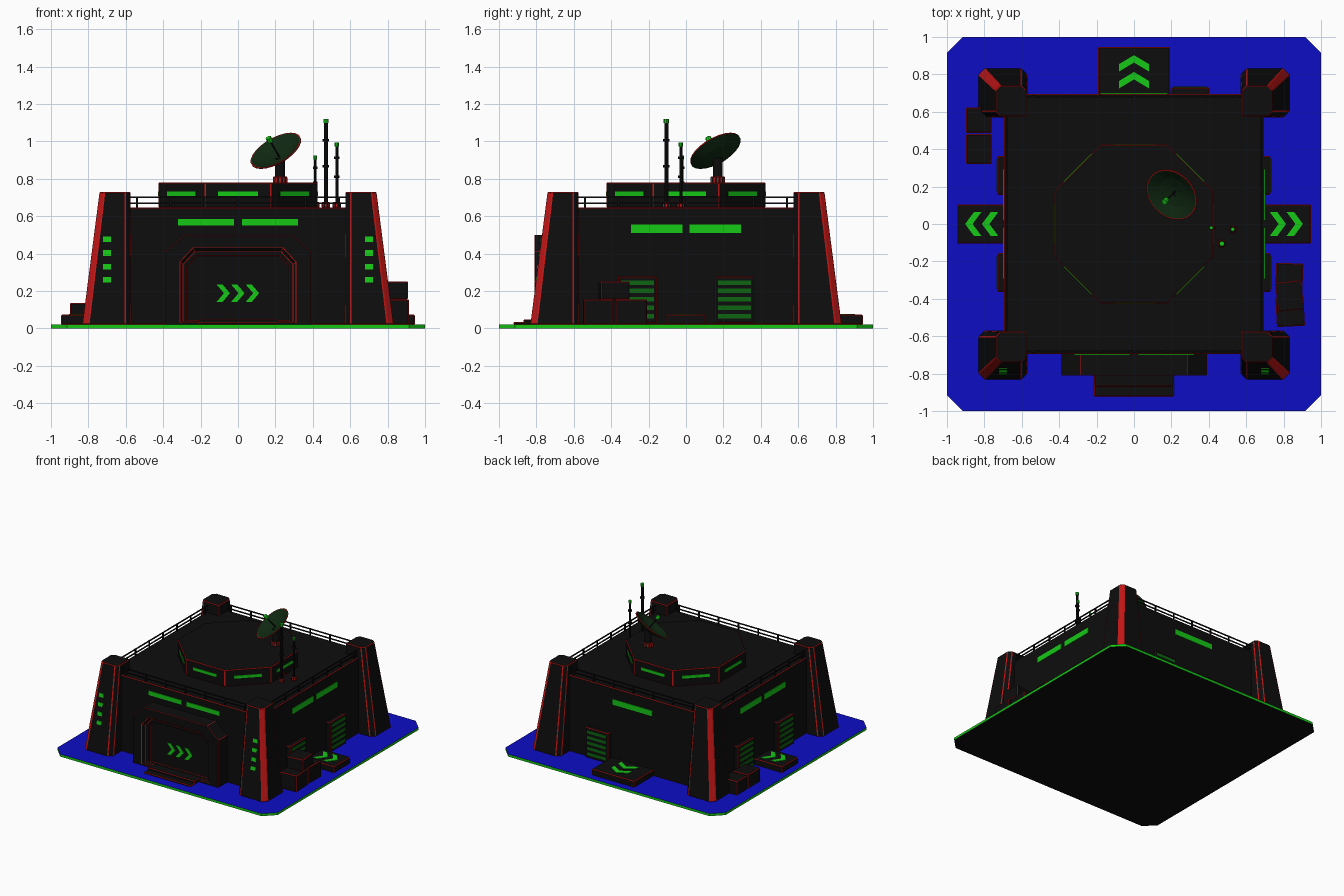
import bpy, bmesh, math
from mathutils import Matrix, Vector

if "Cube" in bpy.data.objects:
    bpy.data.objects.remove(bpy.data.objects["Cube"])


def mat(name, r, g, b):
    m = bpy.data.materials.new(name)
    m.diffuse_color = (r, g, b, 1)
    m.use_nodes = True
    m.node_tree.nodes["Principled BSDF"].inputs["Base Color"].default_value = m.diffuse_color
    return m


BLACK = mat("black_armour", 0.004, 0.004, 0.004)
RED = mat("red_trim", 0.55, 0.008, 0.008)
GREEN = mat("green_light", 0.008, 0.58, 0.008)
BLUE = mat("blue_ground", 0.004, 0.004, 0.56)
DIM = mat("dim_green", 0.004, 0.13, 0.006)
DARK = mat("dark_green_dish", 0.005, 0.022, 0.006)


def loft(name, rings, mats, bevel=0.0, turn=0, rule=None, matrix=None):
    """Skin a stack of equal-length point rings, cap both ends, turn about z."""
    bm = bmesh.new()
    vs = [[bm.verts.new(p) for p in ring] for ring in rings]
    n = len(vs[0])
    for a, b in zip(vs, vs[1:]):
        for i in range(n):
            j = (i + 1) % n
            bm.faces.new((a[i], a[j], b[j], b[i]))
    bm.faces.new(vs[0][::-1])
    bm.faces.new(vs[-1])
    bmesh.ops.recalc_face_normals(bm, faces=bm.faces[:])
    bm.normal_update()
    if rule:
        for f in bm.faces:
            f.material_index = rule(f)
    bm.transform(matrix or Matrix.Rotation(math.radians(turn), 4, 'Z'))
    me = bpy.data.meshes.new(name)
    bm.to_mesh(me)
    bm.free()
    for m in mats:
        me.materials.append(m)
    o = bpy.data.objects.new(name, me)
    bpy.context.collection.objects.link(o)
    if bevel:  # worn red edges
        md = o.modifiers.new("edge_trim", 'BEVEL')
        md.width, md.segments, md.material = bevel, 1, 1
        md.limit_method, md.angle_limit = 'ANGLE', math.radians(28)
    return o


def box(name, x0, x1, y0, y1, z0, z1, mats=(BLACK,), bevel=0.0, turn=0):
    return loft(name, [[(x0, y0, z), (x1, y0, z), (x1, y1, z), (x0, y1, z)] for z in (z0, z1)],
                mats, bevel, turn)


def lathe(name, profile, mats, n=12, matrix=None, at=(0, 0), rule=None, bevel=0.0):
    rings = [[(at[0] + r * math.cos(i * math.tau / n), at[1] + r * math.sin(i * math.tau / n), z)
              for i in range(n)] for r, z in profile]
    return loft(name, rings, mats, bevel, rule=rule, matrix=matrix)


def octagon(h, k, z):
    return [(k, -h, z), (h, -k, z), (h, k, z), (k, h, z), (-k, h, z), (-h, k, z), (-h, -k, z), (-k, -h, z)]


def chevron(u, w, t, h):
    return [(u, h), (u + t, h), (u + w, 0), (u + t, -h), (u, -h), (u + w - t, 0)]


TRIM = (BLACK, RED)
E = 0.005

# Ground plate
loft("ground_plate", [octagon(1, 0.915, 0), octagon(1, 0.915, 0.02)], (BLACK, BLUE, GREEN),
     rule=lambda f: 1 if f.normal.z > 0.5 else 0 if f.normal.z < -0.5 else 2)

# Main block
box("main_block", -0.695, 0.695, -0.695, 0.695, 0.02, 0.645, TRIM, E)

# Sloped corner towers with red outer corner
def tower_ring(sx, sy, i, o, c, z):
    pts = [(i, i), (o - c, i), (o, i + c), (o, o - c), (o - c, o), (i + c, o), (i, o - c)]
    return [(sx * x, sy * y, z) for x, y in pts]


for sx in (-1, 1):
    for sy in (-1, 1):
        loft("corner_tower", [tower_ring(sx, sy, 0.57, 0.832, 0.033, 0.02),
                              tower_ring(sx, sy, 0.575, 0.74, 0.026, 0.73)], TRIM, E,
             rule=lambda f: int(f.normal.x * sx + f.normal.y * sy > 1.25))
    # Lamps on the front towers, following the slope
    for z in (0.26, 0.33, 0.403, 0.476):
        rings = []
        for zz in (z - 0.015, z + 0.015):
            y = -0.832 + (zz - 0.02) / 0.71 * 0.092
            rings.append([(sx * 0.70 + a, y + b, zz) for a, b in
                          ((-0.021, -0.004), (0.021, -0.004), (0.021, 0.003), (-0.021, 0.003))])
        loft("tower_lamp", rings, (GREEN,))

# Roof railings
for turn in (0, 90, 180, 270):
    for z in (0.67, 0.70):
        box("rail", -0.58, 0.58, -0.685, -0.677, z - 0.004, z + 0.004, turn=turn)
    for i in range(7):
        x = -0.54 + i * 0.18
        box("rail_post", x - 0.005, x + 0.005, -0.686, -0.676, 0.645, 0.704, turn=turn)

# Roof command ring with window strips
loft("roof_ring", [octagon(0.425, 0.176, 0.645), octagon(0.425, 0.176, 0.78)], TRIM, E)
for k in range(8):
    box("roof_window", -0.107, 0.107, -0.429, -0.422, 0.708, 0.731, (GREEN,), turn=45 * k)

# Wall windows
def window(u0, u1, z0, z1, turn):
    box("wall_window", u0, u1, -0.70, -0.692, z0, z1, (GREEN,), turn=turn)


for s in (-1, 1):
    window(s * 0.172 - 0.15, s * 0.172 + 0.15, 0.55, 0.586, 0)
    for turn in (90, 270):
        window(s * 0.157 - 0.137, s * 0.157 + 0.137, 0.51, 0.555, turn)
window(-0.18, 0.18, 0.51, 0.555, 180)

# Door surround, recessed door
def arch(w, top, zb, cx, cz, y):
    return [(x, y, z) for x, z in ((-w, zb), (-w, top - cz), (-w + cx, top),
                                   (w - cx, top), (w, top - cz), (w, zb))]


loft("door_surround", [arch(0.39, 0.50, 0.02, 0.105, 0.09, -0.68), arch(0.39, 0.50, 0.02, 0.105, 0.09, -0.81),
                       arch(0.31, 0.43, 0.03, 0.07, 0.075, -0.81), arch(0.295, 0.41, 0.035, 0.063, 0.068, -0.785),
                       arch(0.275, 0.39, 0.04, 0.055, 0.06, -0.785), arch(0.275, 0.39, 0.04, 0.055, 0.06, -0.75)],
     TRIM, E)
for i in range(3):
    c = chevron(-0.115 + 0.078 * i, 0.072, 0.032, 0.047)
    loft("door_chevron", [[(u, y, 0.188 + v) for u, v in c] for y in (-0.755, -0.748)], (GREEN,))

# Entrance steps
box("lower_step", -0.213, 0.213, -0.922, -0.80, 0.02, 0.033, TRIM, 0.004)
box("upper_step", -0.213, 0.213, -0.868, -0.78, 0.02, 0.048, TRIM, 0.004)

# Landing platforms with outward chevrons (right, back, left)
for turn, w, h in ((90, 0.105, 0.065), (180, 0.193, 0.08), (270, 0.105, 0.065)):
    box("side_platform", -w, w, -0.947, -0.68, 0.02, 0.073, TRIM, E, turn)
    for i in range(2):
        c = chevron(0.725 + 0.09 * i, 0.088, 0.04, h)
        loft("platform_chevron", [[(v, -u, z) for u, v in c] for z in (0.07, 0.077)], (GREEN,), turn=turn)

# Slatted vents
for turn, u in ((90, -0.26), (90, 0.26), (270, -0.26), (270, 0.26), (180, -0.30)):
    box("vent_frame", u - 0.104, u + 0.104, -0.73, -0.68, 0.03, 0.277, TRIM, E, turn)
    for i in range(5):
        z = 0.065 + 0.045 * i
        box("vent_slat", u - 0.088, u + 0.088, -0.734, -0.727, z - 0.012, z + 0.012, (DIM,), turn=turn)

# Cargo crates
for x, y, z, w, d, h, a in ((0.835, -0.47, 0.02, 0.15, 0.155, 0.135, 3), (0.83, -0.292, 0.02, 0.145, 0.165, 0.135, -2),
                            (0.832, -0.385, 0.155, 0.14, 0.155, 0.096, 6),
                            (-0.83, 0.555, 0.02, 0.138, 0.135, 0.115, 0), (-0.83, 0.40, 0.02, 0.138, 0.16, 0.115, 0)):
    o = box("cargo_crate", -w / 2, w / 2, -d / 2, d / 2, 0, h, TRIM, E)
    o.location, o.rotation_euler = (x, y, z), (0, 0, math.radians(a))

# Dish on its mast
lathe("dish_foot", [(0.04, 0.775), (0.04, 0.812)], TRIM, 12, at=(0.225, 0.17), bevel=E)
lathe("dish_mast", [(0.026, 0.81), (0.026, 0.91)], (BLACK,), 12, at=(0.225, 0.17))
tilt = Vector((-0.45, -0.45, 0.78)).to_track_quat('Z', 'Y').to_matrix().to_4x4()
place = Matrix.Translation((0.202, 0.157, 0.95)) @ tilt
lathe("dish_bowl", [(0.03, -0.05), (0.09, -0.036), (0.15, -0.004), (0.15, 0.002), (0.144, 0.002),
                    (0.085, -0.026), (0.02, -0.04)], (DARK, RED), 24, matrix=place,
      rule=lambda f: int(0.143 < Vector(f.calc_center_median()[:2]).length))
lathe("dish_feed_rod", [(0.005, -0.04), (0.005, 0.07)], (BLACK,), 6, matrix=place)
lathe("dish_feed_tip", [(0.016, 0.062), (0.016, 0.09)], (GREEN,), 8, matrix=place)

# Antennas with collars and lit tips
for x, y, r, top in ((0.47, -0.105, 0.011, 1.12), (0.528, -0.028, 0.008, 0.995), (0.413, -0.02, 0.007, 0.925)):
    lathe("antenna_foot", [(0.024, 0.645), (0.024, 0.675)], TRIM, 8, at=(x, y), bevel=0.004)
    lathe("antenna_pole", [(r, 0.66), (r, top - 0.02)], (BLACK,), 8, at=(x, y))
    for f in (0.45, 0.75):
        z = 0.66 + f * (top - 0.66)
        lathe("antenna_collar", [(r + 0.006, z - 0.007), (r + 0.006, z + 0.007)], (BLACK,), 8, at=(x, y))
    lathe("antenna_tip", [(r + 0.003, top - 0.022), (r + 0.003, top)], (GREEN,), 8, at=(x, y))
